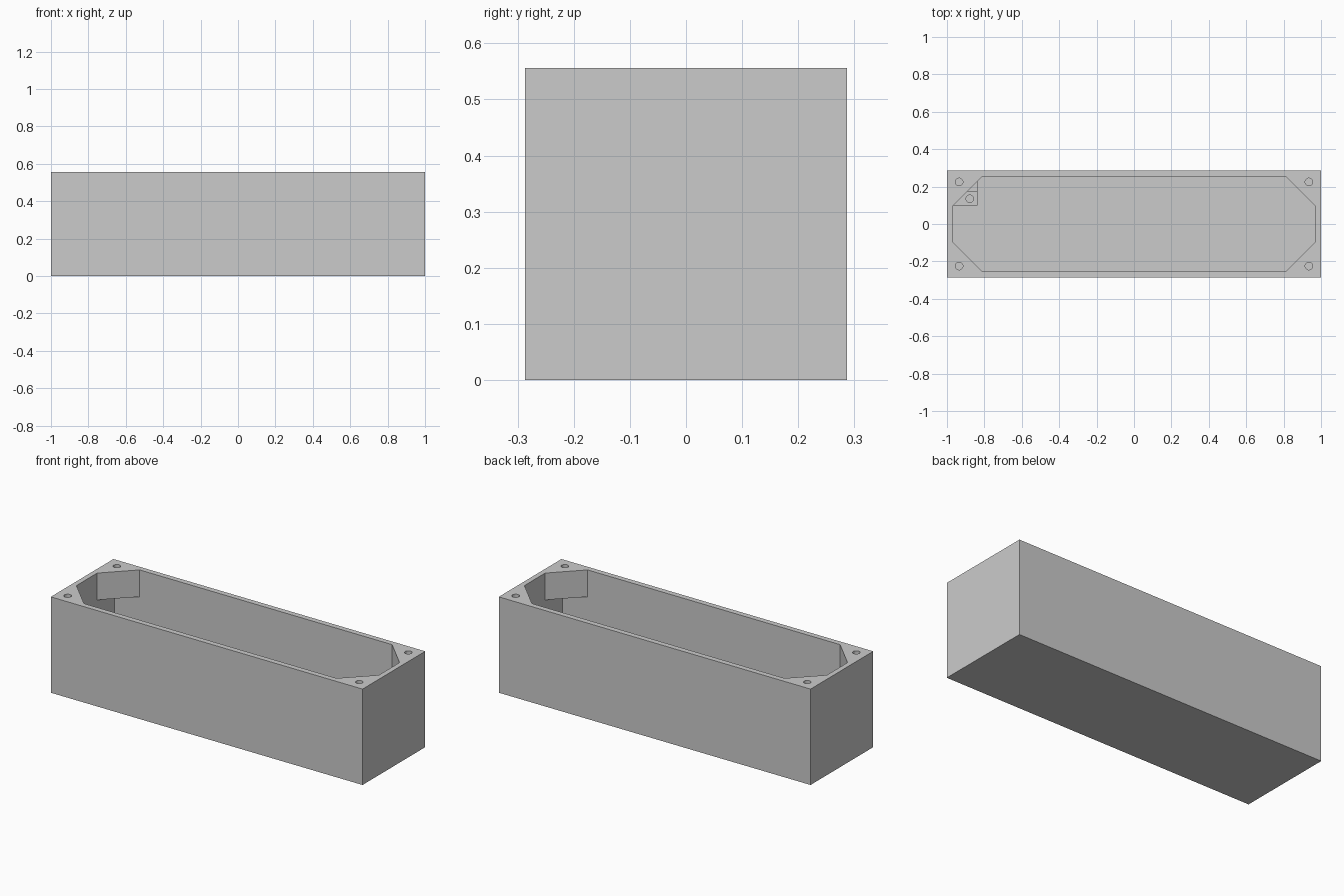
import bpy, bmesh
from mathutils import Vector

if "Cube" in bpy.data.objects:
    bpy.data.objects.remove(bpy.data.objects["Cube"], do_unlink=True)

L, W, H = 1.0, 0.287, 0.556          # half length, half width, height
IX, IY, FLOOR = 0.97, 0.255, 0.03    # inner half sizes and floor level
CHAMFER, SHELF = 0.16, 0.40          # corner block leg and underside
HOLE = 0.02

grey = bpy.data.materials.new("plain_grey")
grey.use_nodes = True
grey.diffuse_color = (0.6, 0.6, 0.6, 1)
grey.node_tree.nodes["Principled BSDF"].inputs["Base Color"].default_value = (0.6, 0.6, 0.6, 1)


def finish(name, bm):
    bmesh.ops.recalc_face_normals(bm, faces=bm.faces)
    mesh = bpy.data.meshes.new(name)
    bm.to_mesh(mesh)
    bm.free()
    mesh.materials.append(grey)
    obj = bpy.data.objects.new(name, mesh)
    bpy.context.collection.objects.link(obj)
    return obj


def prism(name, outline, z0, z1):
    bm = bmesh.new()
    base = bm.faces.new([bm.verts.new((x, y, z0)) for x, y in outline])
    top = bmesh.ops.extrude_face_region(bm, geom=[base], use_keep_orig=True)
    verts = [v for v in top["geom"] if isinstance(v, bmesh.types.BMVert)]
    bmesh.ops.translate(bm, verts=verts, vec=(0, 0, z1 - z0))
    return finish(name, bm)


def rect(x0, x1, y0, y1):
    return [(x0, y0), (x1, y0), (x1, y1), (x0, y1)]


def drill(obj, x, y, z0, z1):
    bm = bmesh.new()
    bmesh.ops.create_cone(bm, cap_ends=True, segments=32, radius1=HOLE,
                          radius2=HOLE, depth=z1 - z0)
    bmesh.ops.translate(bm, verts=bm.verts, vec=(x, y, (z0 + z1) / 2))
    cutter = finish(obj.name + "_drill", bm)
    cutter.hide_render = True
    cutter.hide_viewport = True
    mod = obj.modifiers.new("screw_hole", "BOOLEAN")
    mod.operation = "DIFFERENCE"
    mod.solver = "EXACT"
    mod.object = cutter
    # Bake the cut and drop the helper
    graph = bpy.context.evaluated_depsgraph_get()
    baked = bpy.data.meshes.new_from_object(obj.evaluated_get(graph))
    obj.modifiers.clear()
    obj.data = baked
    bpy.data.objects.remove(cutter, do_unlink=True)


# Open tray: outer box whose top is inset and pushed down to the floor
bm = bmesh.new()
bmesh.ops.create_cube(bm, size=1)
for v in bm.verts:
    v.co = Vector((v.co.x * 2 * L, v.co.y * 2 * W, (v.co.z + 0.5) * H))
top = max(bm.faces, key=lambda f: f.calc_center_median().z)
bmesh.ops.inset_region(bm, faces=[top], thickness=0.02)
for v in top.verts:
    v.co.x = IX if v.co.x > 0 else -IX
    v.co.y = IY if v.co.y > 0 else -IY
well = bmesh.ops.extrude_face_region(bm, geom=[top])
verts = [v for v in well["geom"] if isinstance(v, bmesh.types.BMVert)]
bmesh.ops.translate(bm, verts=verts, vec=(0, 0, FLOOR - H))
if top.is_valid:
    bmesh.ops.delete(bm, geom=[top], context="FACES_ONLY")
finish("tray_body", bm)

# Triangular screw blocks under the rim in each corner
for sx, side in ((1, "left"), (-1, "right")):
    for sy, end in ((1, "back"), (-1, "front")):
        outline = [(sx * IX, sy * IY), (sx * (IX - CHAMFER), sy * IY),
                   (sx * IX, sy * (IY - CHAMFER))]
        block = prism(f"corner_block_{end}_{side}", outline, SHELF, H)
        drill(block, sx * 0.935, sy * 0.225, SHELF - 0.05, H + 0.05)

# Stepped mounting post on the floor of one corner
post = prism("post_front", rect(-IX, -0.837, 0.098, 0.175), FLOOR, 0.14)
drill(post, -0.878, 0.135, FLOOR + 0.02, 0.2)
prism("post_back", rect(-IX, -0.837, 0.175, IY), FLOOR, 0.2)
